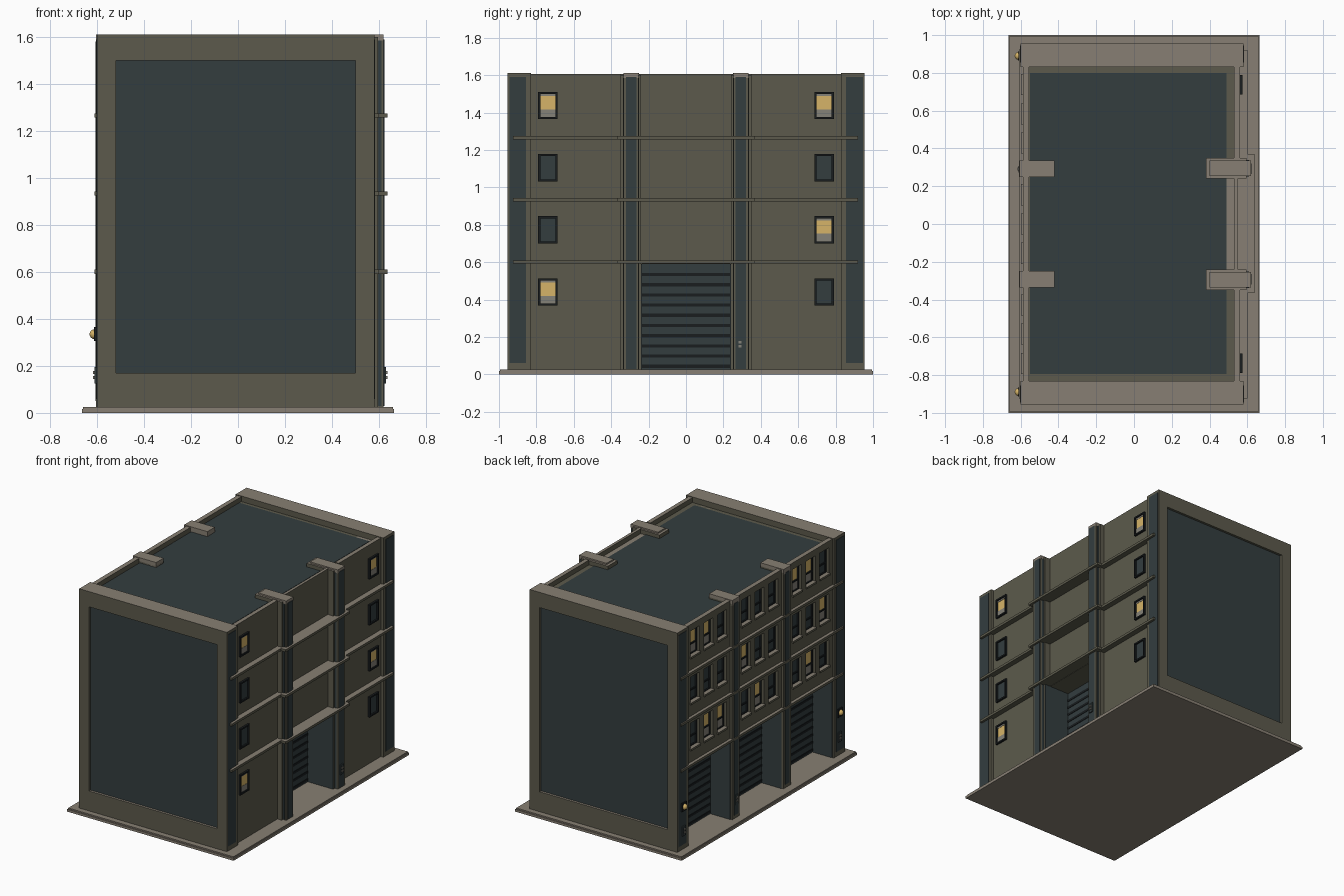
import bpy, bmesh, math
from mathutils import Matrix

if "Cube" in bpy.data.objects:
    bpy.data.objects.remove(bpy.data.objects["Cube"])


def material(name, *rgb):
    m = bpy.data.materials.new(name)
    lin = [((c / 255 + 0.055) / 1.055) ** 2.4 for c in rgb]
    m.diffuse_color = (*lin, 1)
    m.use_nodes = True
    m.node_tree.nodes["Principled BSDF"].inputs["Base Color"].default_value = m.diffuse_color
    return m


OLIVE = material("olive_wall", 92, 90, 76)
STONE = material("stone_top", 135, 127, 115)
SLATE = material("slate_panel", 51, 61, 63)
BLACK = material("dark_gap", 25, 29, 31)
GOLD = material("lit_glass", 214, 180, 104)
BLIND = material("grey_blind", 133, 130, 120)


class Part:
    """Collects boxes and balls into one named object."""

    def __init__(self, name, mat, top=None):
        self.name, self.bm = name, bmesh.new()
        self.mats = [mat] + ([top] if top else [])

    def box(self, x0, x1, y0, y1, z0, z1):
        if x0 > x1: x0, x1 = x1, x0
        if y0 > y1: y0, y1 = y1, y0
        m = Matrix.Translation(((x0 + x1) / 2, (y0 + y1) / 2, (z0 + z1) / 2))
        m = m @ Matrix.Diagonal((x1 - x0, y1 - y0, z1 - z0, 1))
        bmesh.ops.create_cube(self.bm, size=1, matrix=m)

    def ball(self, x, y, z, r):
        bmesh.ops.create_uvsphere(self.bm, u_segments=12, v_segments=8, radius=r,
                                  matrix=Matrix.Translation((x, y, z)))

    def done(self, smooth=False):
        self.bm.normal_update()
        for f in self.bm.faces:
            f.smooth = smooth
            if len(self.mats) > 1 and f.normal.z > 0.5:
                f.material_index = 1
        me = bpy.data.meshes.new(self.name)
        self.bm.to_mesh(me)
        self.bm.free()
        for m in self.mats:
            me.materials.append(m)
        bpy.context.collection.objects.link(bpy.data.objects.new(self.name, me))


# ground slab in two thin steps
p = Part("base_slab", STONE)
p.box(-.665, .665, -1, 1, 0, .017)
p.box(-.66, .66, -.995, .995, .017, .026)
p.done()

# solid core, leaving deep door recesses on the lower storey
p = Part("core", OLIVE)
p.box(-.42, .38, -.83, .83, .02, .60)
p.box(-.555, .53, -.83, .83, .595, 1.57)
p.done()
p = Part("roof_panel", SLATE)
p.box(-.55, .49, -.795, .80, 1.567, 1.574)
p.done()

# end walls with a framed sunken panel
ends = Part("end_walls", OLIVE, STONE)
frames = Part("end_frames", OLIVE, STONE)
panels = Part("end_panels", SLATE)
corners = Part("corner_panels", SLATE)
for s in (-1, 1):
    ends.box(-.60, .58, s * .83, s * .935, .02, 1.61)
    for x0, x1, z0, z1 in ((-.60, -.52, .02, 1.61), (.50, .58, .02, 1.61),
                           (-.52, .50, .02, .17), (-.52, .50, 1.50, 1.61)):
        frames.box(x0, x1, s * .935, s * .955, z0, z1)
    panels.box(-.52, .50, s * .934, s * .938, .17, 1.50)
    corners.box(.579, .583, s * .855, s * .945, .06, 1.59)
    corners.box(-.603, -.599, s * .855, s * .945, .06, 1.59)
for q in (ends, frames, panels, corners):
    q.done()

# pilasters with caps, slate strips and slate door jambs
pil = Part("pilasters", OLIVE, STONE)
caps = Part("pilaster_caps", STONE)
strips = Part("pilaster_strips", SLATE)
for s in (-1, 1):
    pil.box(.38, .595, s * .24, s * .35, .02, 1.60)
    pil.box(.38, .62, s * .255, s * .335, .02, 1.585)
    pil.box(-.604, -.42, s * .25, s * .335, .02, 1.585)
    caps.box(.40, .62, s * .253, s * .335, 1.585, 1.61)
    caps.box(-.605, -.42, s * .25, s * .335, 1.57, 1.61)
    strips.box(.61, .623, s * .265, s * .32, .03, 1.59)
    strips.box(-.607, -.60, s * .27, s * .315, .05, 1.58)
    strips.box(.57, .61, s * .252, s * .338, .03, 1.585)
    strips.box(.38, .594, s * .236, s * .242, .026, .59)
    for y in (.247, .338):
        strips.box(-.59, -.42, s * (y - .002), s * (y + .002), .026, .59)
    strips.box(-.59, -.42, s * .826, s * .832, .026, .59)
for q in (pil, caps, strips):
    q.done()

# right-hand wall: two solid side bays, and the wall above the centre door
p = Part("right_wall", OLIVE, STONE)
for s in (-1, 1):
    p.box(.38, .56, s * .35, s * .83, .02, 1.57)
    p.box(.53, .56, s * .35, s * .83, 1.57, 1.605)
p.box(.38, .55, -.25, .25, .59, 1.57)
p.box(.53, .55, -.25, .25, 1.57, 1.605)
p.done()

# floor ledges on both long sides
p = Part("floor_ledges", OLIVE, STONE)
for z in (.592, .925, 1.257):
    p.box(.54, .60, -.925, .92, z, z + .018)
    p.box(.54, .637, -.365, .37, z, z + .018)
    p.box(-.61, -.55, -.925, .925, z, z + .018)
p.done()

# roller doors: one on the right, three on the left
doors = Part("roller_doors", SLATE)
gaps = Part("roller_door_gaps", BLACK)
for x, d, yc, w in ((.38, 1, 0, .237), (-.42, -1, -.583, .243),
                    (-.42, -1, 0, .245), (-.42, -1, .583, .243)):
    doors.box(x, x + d * .012, yc - w, yc + w, .026, .59)
    for i in range(10):
        z = .035 + i * .0545
        gaps.box(x, x + d * .015, yc - w, yc + w, z, z + .017)
doors.done()
gaps.done()

# window pieces shared by both sides
wframe = Part("window_frames", BLACK)
dark = Part("dark_panes", SLATE)
lit = Part("lit_panes", GOLD)
blind = Part("window_blinds", BLIND)
sills = Part("window_sills", OLIVE, STONE)


def pane(x, d, y, z0, z1, w, on):
    h = z1 - z0
    if on:
        lit.box(x, x + d * .003, y - w, y + w, z0, z1)
        blind.box(x, x + d * .005, y - w, y + w, z0, z0 + h * .34)
        blind.box(x, x + d * .005, y - w, y + w, z1 - h * .1, z1)
    else:
        dark.box(x, x + d * .003, y - w, y + w, z0, z1)


def rim(x0, x1, y, z0, z1, w, t):
    for s in (-1, 1):
        wframe.box(x0, x1, y + s * (w - t), y + s * w, z0, z1)
    wframe.box(x0, x1, y - w, y + w, z0, z0 + t)
    wframe.box(x0, x1, y - w, y + w, z1 - t, z1)


# right-hand windows
for s, lights in ((-1, (1, 0, 0, 1)), (1, (0, 1, 0, 1))):
    for i, on in enumerate(lights):
        z = .367 + i * .3325
        rim(.555, .574, s * .738, z, z + .146, .052, .011)
        pane(.56, 1, s * .738, z + .01, z + .136, .042, on)

# left-hand window wall: spandrels, mullions and three windows per bay and floor
wall = Part("left_window_wall", OLIVE, STONE)
LIT = {(2, 0), (2, 1), (2, 6), (2, 7), (1, 3), (1, 8),
       (0, 1), (0, 2), (0, 4), (0, 7)}
XO, XI = -.588, -.555
for b, yc in enumerate((.583, 0, -.583)):
    for f in range(3):
        z = .592 + f * .3325
        za, zb = z + .115, z + .30
        wall.box(XO, XI, yc - .248, yc + .248, z, za)
        wall.box(XO, XI, yc - .248, yc + .248, zb, min(z + .3325, 1.59))
        for a0, a1 in ((-.248, -.208), (-.102, -.053), (.053, .102), (.208, .248)):
            wall.box(XO, XI, yc + a0, yc + a1, za, zb)
        for k in range(3):
            y = yc + (1 - k) * .155
            on = (f, b * 3 + k) in LIT
            rim(-.568, XI, y, za, zb, .053, .009)
            pane(XI, -1, y, za, zb, .052, on)
            wframe.box(-.566, XI, y - .05, y + .05, za + .068, za + .078)
            sills.box(-.598, XI, y - .056, y + .056, za - .012, za + .003)
    wall.box(XO, XI, yc - .248, yc + .248, 1.585, 1.605)
for q in (wframe, dark, lit, blind, sills, wall):
    q.done()

# door controls on the pillars
p = Part("control_boxes", SLATE)
b = Part("control_buttons", BLIND)
for x, d, y in ((.623, 1, .29), (-.603, -1, .89), (-.603, -1, -.89), (-.603, -1, .29)):
    p.box(x, x + d * .008, y - .017, y + .017, .125, .195)
    for z in (.15, .172):
        b.box(x, x + d * .014, y - .008, y + .008, z - .006, z + .006)
p.done()
b.done()

# wall lamps on the left corner pillars
p = Part("lamp_mounts", BLACK)
b = Part("lamp_globes", GOLD)
for y in (-.89, .89):
    p.box(-.612, -.60, y - .026, y + .026, .305, .365)
    b.ball(-.611, y, .335, .021)
p.done()
b.done(smooth=True)
